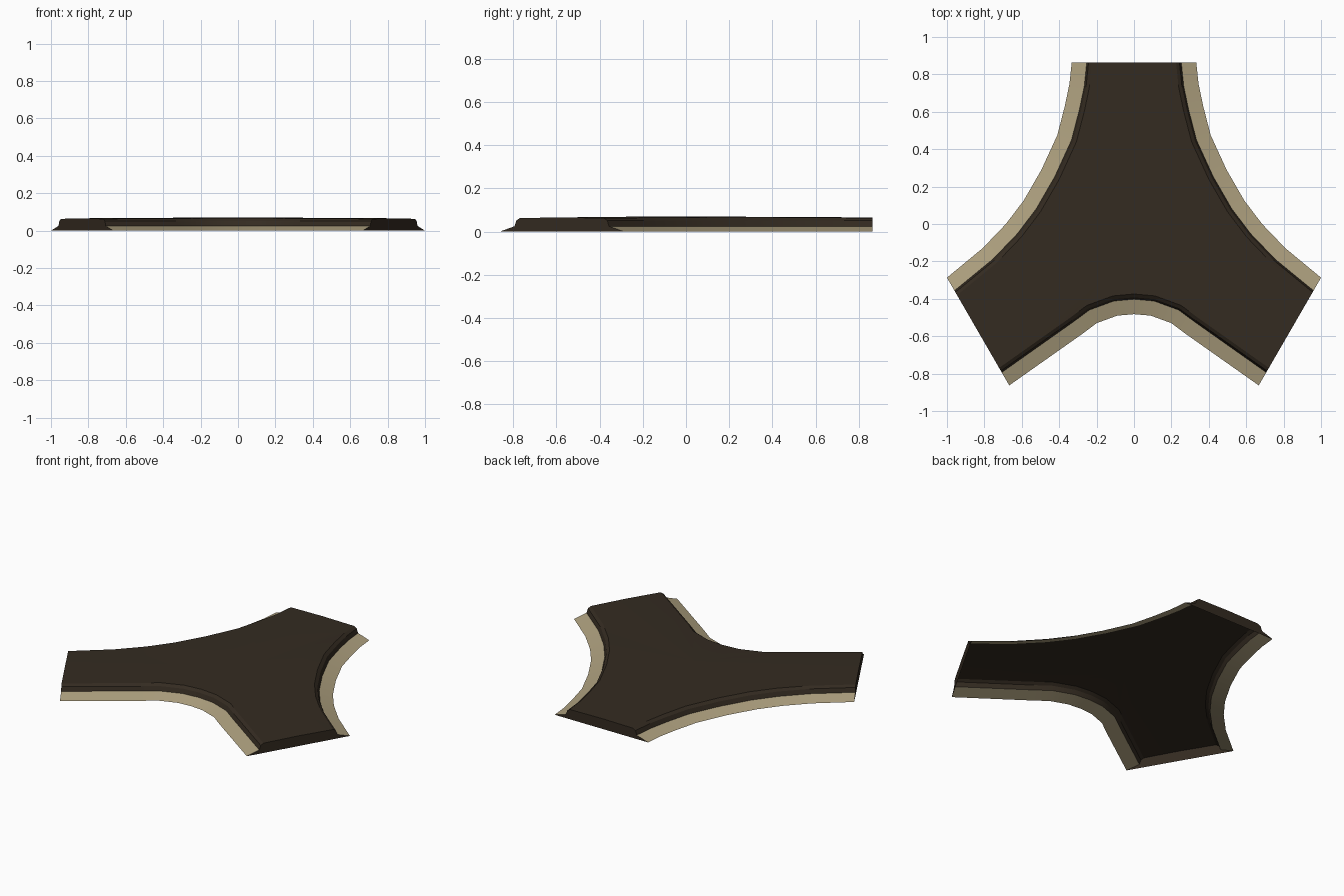
import bpy, math
from mathutils import Vector

if "Cube" in bpy.data.objects:
    bpy.data.objects.remove(bpy.data.objects["Cube"])


def material(name, rgb):
    m = bpy.data.materials.new(name)
    m.diffuse_color = (*rgb, 1)
    m.use_nodes = True
    m.node_tree.nodes["Principled BSDF"].inputs["Base Color"].default_value = m.diffuse_color
    return m


ASPHALT = material("dark asphalt", (0.034, 0.024, 0.015))
SAND = material("sandy verge", (0.42, 0.35, 0.21))

# Outer outline of the three curved sides, counter-clockwise seen from above
left = [(-.333, .863), (-.345, .75), (-.37, .63), (-.41, .475), (-.495, .29), (-.59, .125),
        (-.685, 0), (-.81, -.13), (-1, -.287)]
half = [(-.667, -.863), (-.28, -.59), (-.2, -.53), (-.09, -.49)]
bottom = half + [(0, -.482)] + [(-x, y) for x, y in reversed(half)]
right = [(-x, y) for x, y in reversed(left)]

# Inward direction along the cut ends, at the start and finish of each side
S, C = .5, .866
sides = [(left, (1, 0), (S, -C)), (bottom, (-S, C), (S, C)), (right, (-S, -C), (-1, 0))]

# Cross-section from the outer edge inwards: (offset, height)
PROFILE = [(0, 0), (.08, .025), (.09, .052), (.108, .063)]


def rows(pts, n0, n1):
    """Offset one side inwards into the rows of the cross-section."""
    p = [Vector(q) for q in pts]
    normals = []
    for i in range(len(p)):
        if i == 0:
            n = Vector(n0)
        elif i == len(p) - 1:
            n = Vector(n1)
        else:
            t = ((p[i] - p[i - 1]).normalized() + (p[i + 1] - p[i]).normalized()).normalized()
            n = Vector((-t.y, t.x))
        normals.append(n)
    out = []
    for off, z in PROFILE:
        row = []
        for i, (q, n) in enumerate(zip(p, normals)):
            rise = .004 * math.sin(math.pi * i / (len(p) - 1)) if z > .06 else 0
            v = q + n * off
            row.append((v.x, v.y, z + rise))
        out.append(row)
    return out


def build(name, faces, mat):
    """Make an object from faces given as coordinates, sharing vertices."""
    index, verts, polys = {}, [], []
    for f in faces:
        poly = []
        for co in f:
            key = tuple(round(c, 5) for c in co)
            if key not in index:
                index[key] = len(verts)
                verts.append(key)
            poly.append(index[key])
        polys.append(poly)
    me = bpy.data.meshes.new(name)
    me.from_pydata(verts, [], polys)
    me.materials.append(mat)
    ob = bpy.data.objects.new(name, me)
    bpy.context.collection.objects.link(ob)
    bpy.ops.object.select_all(action='DESELECT')
    ob.select_set(True)
    bpy.context.view_layer.objects.active = ob
    bpy.ops.object.shade_smooth_by_angle(angle=math.radians(30))
    return ob


def strip(a, b):
    return [(a[i], a[i + 1], b[i + 1], b[i]) for i in range(len(a) - 1)]


all_rows = [rows(*s) for s in sides]
verge, road, rim, caps = [], [], [], []
for k, r in enumerate(all_rows):
    verge += strip(r[0], r[1])
    road += strip(r[1], r[2]) + strip(r[2], r[3])
    nxt = all_rows[(k + 1) % 3]
    # cut end of the arm, with a slightly raised crown
    a, b = r[3][-1], nxt[3][0]
    crown = ((a[0] + b[0]) / 2, (a[1] + b[1]) / 2, .066)
    cap = [row[-1] for row in r] + [crown] + [row[0] for row in reversed(nxt)]
    caps.append(cap[::-1])
    rim += r[3] + [crown]

# Road surface, fanned from the highest point in the middle
centre = (0, -.09, .071)
for i in range(len(rim)):
    road.append((rim[i], rim[(i + 1) % len(rim)], centre))

build("road_surface", road, ASPHALT)
build("arm_end_caps", caps, ASPHALT)
build("sandy_verges", verge, SAND)
